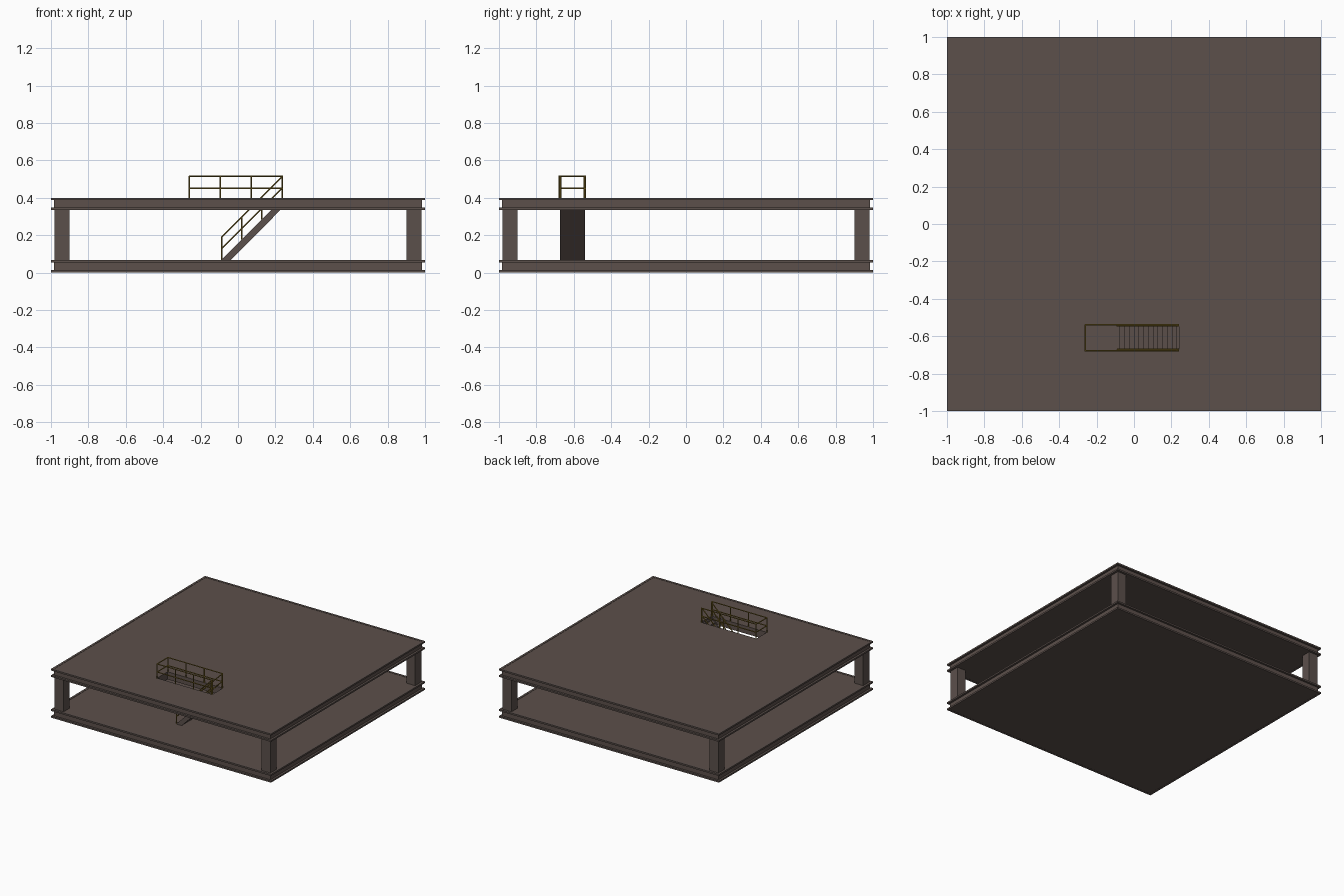
import bpy, bmesh
from mathutils import Vector

if "Cube" in bpy.data.objects:
    bpy.data.objects.remove(bpy.data.objects["Cube"])

def material(name, rgb):
    m = bpy.data.materials.new(name)
    m.diffuse_color = (*rgb, 1)
    m.use_nodes = True
    m.node_tree.nodes["Principled BSDF"].inputs["Base Color"].default_value = m.diffuse_color
    return m

FLOOR = material("brown floor", (0.107, 0.080, 0.070))
STEEL = material("brown steel", (0.105, 0.080, 0.071))
YELLOW = material("dull yellow", (0.21, 0.14, 0.018))

def finish(bm, name, mat):
    bmesh.ops.recalc_face_normals(bm, faces=bm.faces)
    me = bpy.data.meshes.new(name)
    bm.to_mesh(me)
    bm.free()
    me.materials.append(mat)
    ob = bpy.data.objects.new(name, me)
    bpy.context.collection.objects.link(ob)
    return ob

def add_box(bm, lo, hi):
    vs = bmesh.ops.create_cube(bm, size=1)["verts"]
    for v in vs:
        v.co = Vector([(a + b) / 2 + c * (b - a) for a, b, c in zip(lo, hi, v.co)])

def box(name, lo, hi, mat):
    bm = bmesh.new()
    add_box(bm, lo, hi)
    return finish(bm, name, mat)

def extrude_xz(name, pts, y0, y1, mat):
    bm = bmesh.new()
    f = bm.faces.new([bm.verts.new((x, y0, z)) for x, z in pts])
    r = bmesh.ops.extrude_face_region(bm, geom=[f])
    for v in r["geom"]:
        if isinstance(v, bmesh.types.BMVert):
            v.co.y = y1
    return finish(bm, name, mat)

def add_bar(bm, a, b, r=0.004):
    a, b = Vector(a), Vector(b)
    d = b - a
    vs = bmesh.ops.create_cone(bm, cap_ends=True, segments=8, radius1=r, radius2=r, depth=d.length)["verts"]
    q = d.to_track_quat('Z', 'Y')
    for v in vs:
        v.co = q @ v.co + (a + b) / 2

# Stair opening bounds
X0, X1, Y0, Y1 = -0.262, 0.24, -0.675, -0.54
LOW, TOP = 0.066, 0.398

# Floor slabs with channel beams around the edges
def platform(label, z0, z1):
    slab = box(label + "_floor", (-0.983, -0.983, z0 + 0.001), (0.983, 0.983, z1 - 0.002), FLOOR)
    bm = bmesh.new()
    t, w = 0.013, 0.018
    for a, b in ((z0, z0 + t), (z1 - t, z1)):
        for s in (-1, 1):
            e = sorted((s, s * (1 - w)))
            add_box(bm, (-1, e[0], a), (1, e[1], b))
            add_box(bm, (e[0], -1 + w, a), (e[1], 1 - w, b))
    finish(bm, label + "_edge_beams", STEEL)
    return slab

platform("lower", 0, LOW + 0.002)
upper = platform("upper", 0.335, TOP + 0.002)

cutter = box("stair_opening_cutter", (X0, Y0, 0.3), (X1, Y1, 0.5), FLOOR)
cutter.hide_render = True
cutter.hide_set(True)
mod = upper.modifiers.new("stair opening", 'BOOLEAN')
mod.operation, mod.solver, mod.object = 'DIFFERENCE', 'EXACT', cutter

# Corner columns
for sx in (-1, 1):
    for sy in (-1, 1):
        xs, ys = sorted((sx * 0.98, sx * 0.90)), sorted((sy * 0.98, sy * 0.90))
        box("corner_column", (xs[0], ys[0], LOW), (xs[1], ys[1], 0.336), STEEL)

# Stair: side stringers and a stepped flight with sloped underside
SX = -0.09
RISE = TOP - LOW
side = [(SX, LOW), (SX + 0.05, LOW), (X1, LOW + RISE - 0.05), (X1, TOP)]
extrude_xz("front_stringer", side, Y0 + 0.001, Y0 + 0.009, STEEL)
extrude_xz("back_stringer", side, Y1 - 0.009, Y1 - 0.001, STEEL)
N = 13
run, rise = (X1 - SX) / N, RISE / N
steps = []
for i in range(N):
    x = SX + i * run + 0.5 * run
    steps += [(x, LOW + i * rise), (x, LOW + (i + 0.5) * rise)]
steps += [(X1, LOW + (N - 0.5) * rise), (X1, LOW + RISE - 0.048), (SX + 0.048, LOW)]
extrude_xz("stair_steps", steps, Y0 + 0.009, Y1 - 0.009, FLOOR)

# Guard rail round three sides of the opening
bm = bmesh.new()
for y in (Y0 - 0.004, Y1 + 0.001):
    for i in range(4):
        x = X0 + 0.002 + (X1 - X0 - 0.006) * i / 3
        add_bar(bm, (x, y, TOP - 0.002), (x, y, 0.516))
    for z in (0.45, 0.516):
        add_bar(bm, (X0, y, z), (X1, y, z))
for z in (0.45, 0.516):
    add_bar(bm, (X0 + 0.002, Y0 - 0.004, z), (X0 + 0.002, Y1 + 0.001, z))
finish(bm, "guard_rail", YELLOW)

# Sloping handrails on both sides of the stair
bm = bmesh.new()
for y in (Y0 + 0.005, Y1 - 0.005):
    for i in range(4):
        x = SX + 0.002 + (X1 - SX - 0.006) * i / 3
        z = LOW + x - SX
        add_bar(bm, (x, y, z), (x, y, z + 0.122))
    for h in (0.06, 0.122):
        add_bar(bm, (SX, y, LOW + h), (X1 - 0.004, y, LOW + RISE + h - 0.006))
finish(bm, "stair_handrails", YELLOW)
